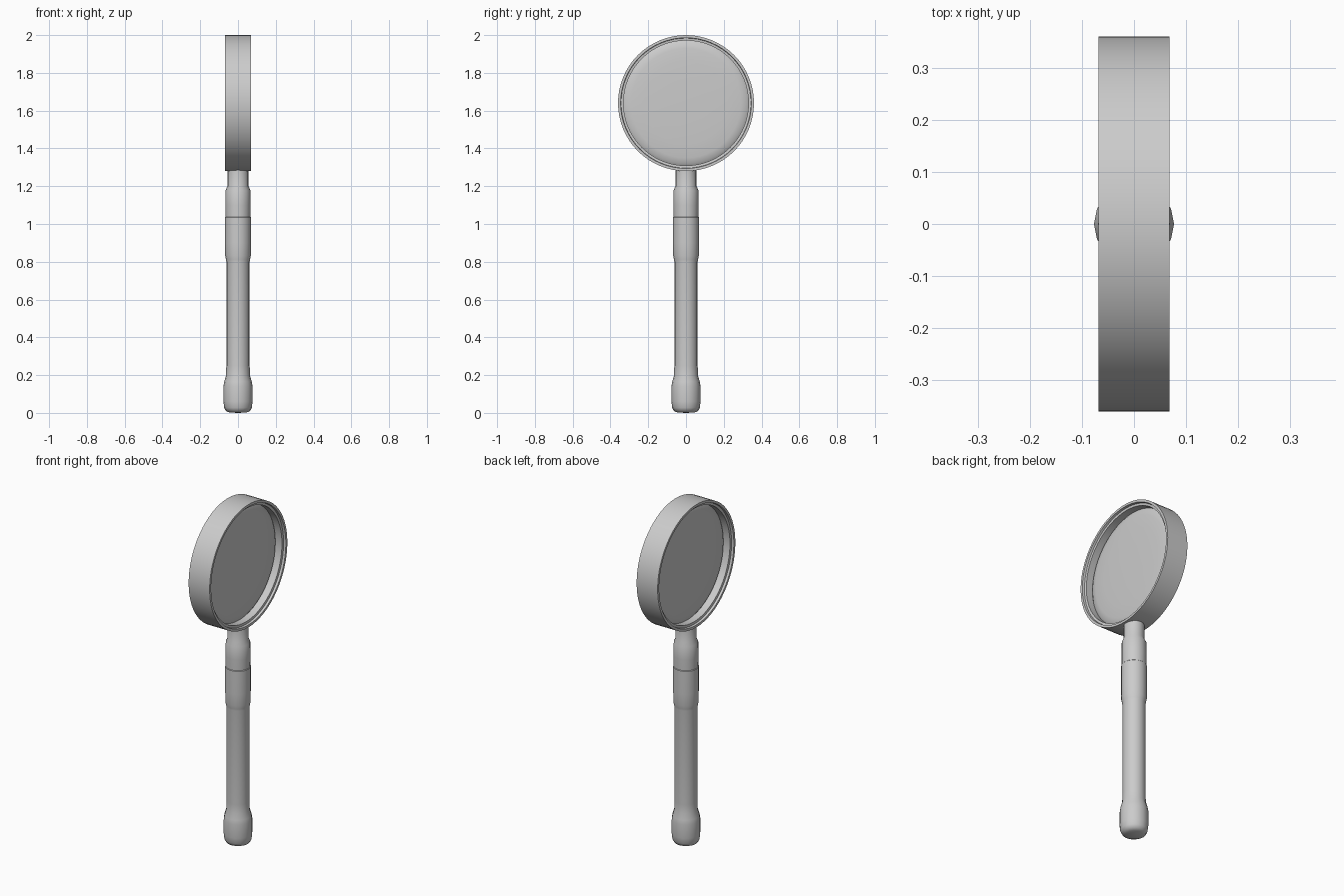
import bpy, math
import bmesh
from mathutils import Matrix

if "Cube" in bpy.data.objects:
    bpy.data.objects.remove(bpy.data.objects["Cube"])


def lathe(name, profile, sides, matrix=Matrix(), closed=False, angle=30):
    """Revolve (radius, height) points around z, then place with matrix."""
    bm = bmesh.new()
    verts = [bm.verts.new((r, 0, h)) for r, h in profile]
    edges = [bm.edges.new(p) for p in zip(verts, verts[1:])]
    if closed:
        edges.append(bm.edges.new((verts[-1], verts[0])))
    bmesh.ops.spin(bm, geom=verts + edges, cent=(0, 0, 0), axis=(0, 0, 1),
                   angle=2 * math.pi, steps=sides, use_merge=True)
    bmesh.ops.remove_doubles(bm, verts=bm.verts, dist=1e-5)
    bmesh.ops.recalc_face_normals(bm, faces=bm.faces)
    bm.transform(matrix)
    mesh = bpy.data.meshes.new(name)
    bm.to_mesh(mesh)
    bm.free()
    ob = bpy.data.objects.new(name, mesh)
    bpy.context.collection.objects.link(ob)
    bpy.ops.object.select_all(action='DESELECT')
    ob.select_set(True)
    bpy.context.view_layer.objects.active = ob
    bpy.ops.object.shade_smooth_by_angle(angle=math.radians(angle))
    return ob


# Head parts revolve around the x axis
head = Matrix.Translation((0, 0, 1.64)) @ Matrix.Rotation(math.pi / 2, 4, 'Y')

# Rim with a stepped lip on both faces
half = [(0.36, 0.068), (0.346, 0.068), (0.344, 0.055), (0.331, 0.053)]
rim = half + [(r, -h) for r, h in reversed(half)]
lathe("lens_rim", rim, 64, head, closed=True)

# Slightly domed lens
dome = [(0, 0.03), (0.12, 0.029), (0.22, 0.027), (0.29, 0.023),
        (0.32, 0.018), (0.332, 0.01)]
lathe("lens", dome + [(r, -h) for r, h in reversed(dome)], 48, head, angle=50)

# Handle grip with a swollen, rounded butt and a thicker collar
grip = [(0, 0), (0.045, 0.002), (0.064, 0.01), (0.073, 0.027), (0.077, 0.06),
        (0.077, 0.14), (0.073, 0.165), (0.063, 0.2), (0.062, 0.25),
        (0.062, 0.8), (0.064, 0.812), (0.068, 0.832), (0.069, 0.9),
        (0.069, 1.035), (0.064, 1.04), (0, 1.04)]
lathe("handle_grip", grip, 16, angle=40)

# Ferrule and neck joining the rim
ferrule = [(0, 1.03), (0.066, 1.03), (0.067, 1.1), (0.066, 1.178),
           (0.056, 1.2), (0.056, 1.295), (0, 1.295)]
lathe("handle_ferrule", ferrule, 16)
